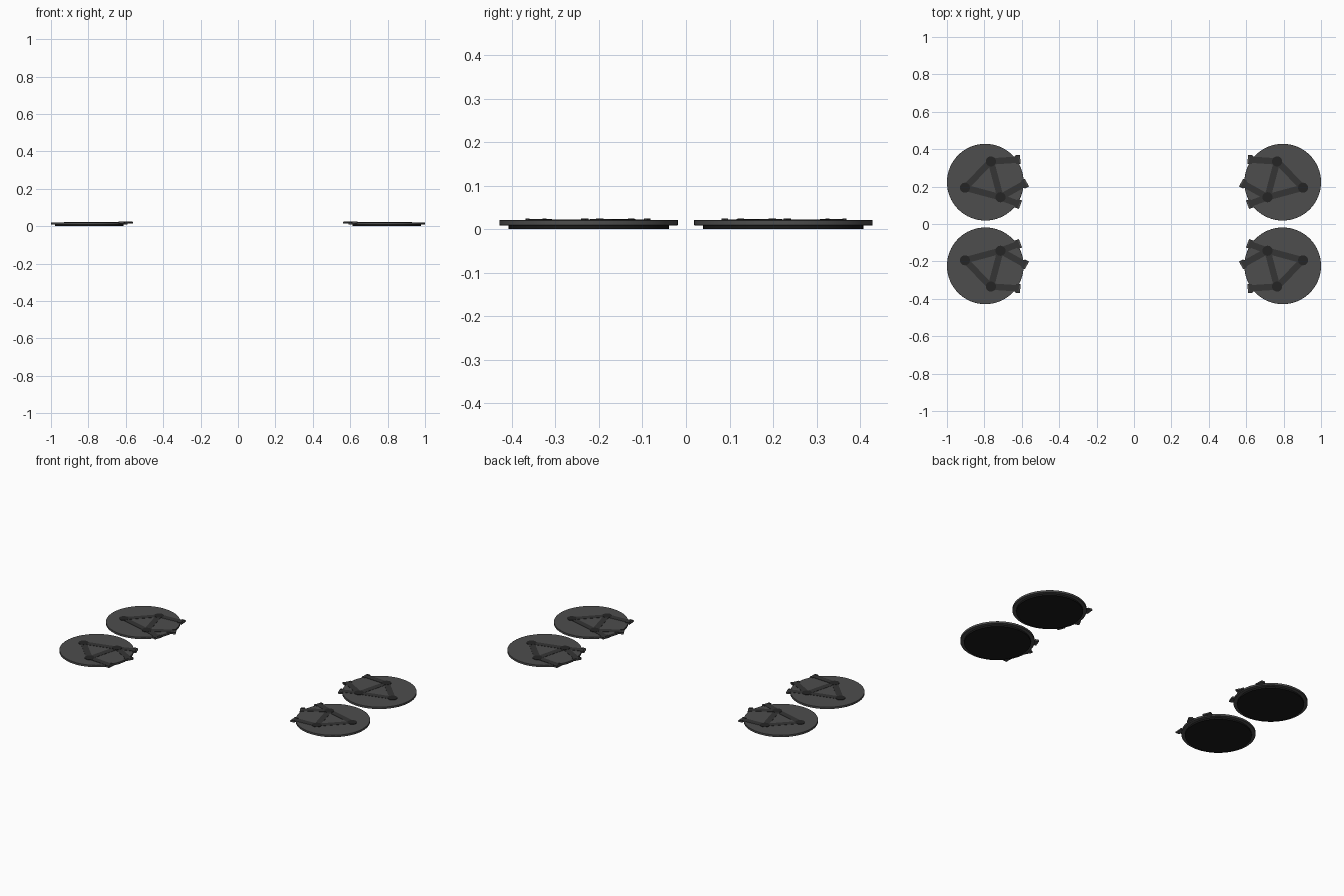
import bpy, math
from mathutils import Vector

if "Cube" in bpy.data.objects:
    bpy.data.objects.remove(bpy.data.objects["Cube"])


def mat(name, v):
    m = bpy.data.materials.new(name)
    m.diffuse_color = (v, v, v, 1)
    m.use_nodes = True
    m.node_tree.nodes["Principled BSDF"].inputs["Base Color"].default_value = m.diffuse_color
    return m


PLATE = mat("plate_grey", 0.075)
BAR = mat("bar_dark_grey", 0.035)
PIN = mat("pin_black", 0.018)
RUBBER = mat("rubber_black", 0.01)


def disc(name, x, y, z0, z1, r, m, n=64, bevel=0.0):
    bpy.ops.mesh.primitive_cylinder_add(vertices=n, radius=r, depth=z1 - z0,
                                        location=(x, y, (z0 + z1) / 2))
    o = bpy.context.object
    o.name = name
    o.data.materials.append(m)
    if bevel:
        b = o.modifiers.new("edge", 'BEVEL')
        b.width = bevel
        b.segments = 2
    bpy.ops.object.shade_smooth_by_angle()
    return o


def bar(name, a, b, z0, z1, w, m):
    a, b = Vector(a), Vector(b)
    d, c = b - a, (a + b) / 2
    bpy.ops.mesh.primitive_cube_add(size=1, location=(c.x, c.y, (z0 + z1) / 2),
                                    rotation=(0, 0, math.atan2(d.y, d.x)))
    o = bpy.context.object
    o.name = name
    o.scale = (d.length, w, z1 - z0)
    o.data.materials.append(m)
    return o


# pin positions and arm tips for one pad (positive quadrant)
CENTRE = (0.795, 0.2235)
PINS = [(0.765, 0.3345), (0.904, 0.194), (0.714, 0.143)]
ARMS = [(0, (0.608, 0.345)), (2, (0.573, 0.222)), (2, (0.607, 0.103))]

for sx in (-1, 1):
    for sy in (-1, 1):
        def P(p):
            return Vector((p[0] * sx, p[1] * sy))

        # pad: rubber underside and wider top plate
        c = P(CENTRE)
        disc("rubber_sole", c.x, c.y, 0, 0.0095, 0.184, RUBBER)
        disc("top_plate", c.x, c.y, 0.009, 0.0212, 0.205, PLATE, bevel=0.001)
        # triangular frame between the pins
        for i in range(3):
            bar("frame_bar", P(PINS[i]), P(PINS[(i + 1) % 3]),
                0.018, 0.0225, 0.034, BAR)
        for p in PINS:
            q = P(p)
            disc("pin", q.x, q.y, 0.018, 0.0235, 0.027, PIN, n=24)
        # arms reaching past the inner edge, ending in wider lugs
        for k, tip in ARMS:
            a, b = P(PINS[k]), P(tip)
            d = (b - a).normalized()
            side = Vector((-d.y, d.x))
            bar("arm", a, b - d * 0.008, 0.0165, 0.0228, 0.034, BAR)
            bar("arm_lug", b - d * 0.026, b, 0.014, 0.0215, 0.048, PLATE)
            for s in (-1, 1):
                o = side * 0.0195 * s
                bar("lug_rail", b - d * 0.024 + o, b - d * 0.003 + o,
                    0.015, 0.0243, 0.008, BAR)
